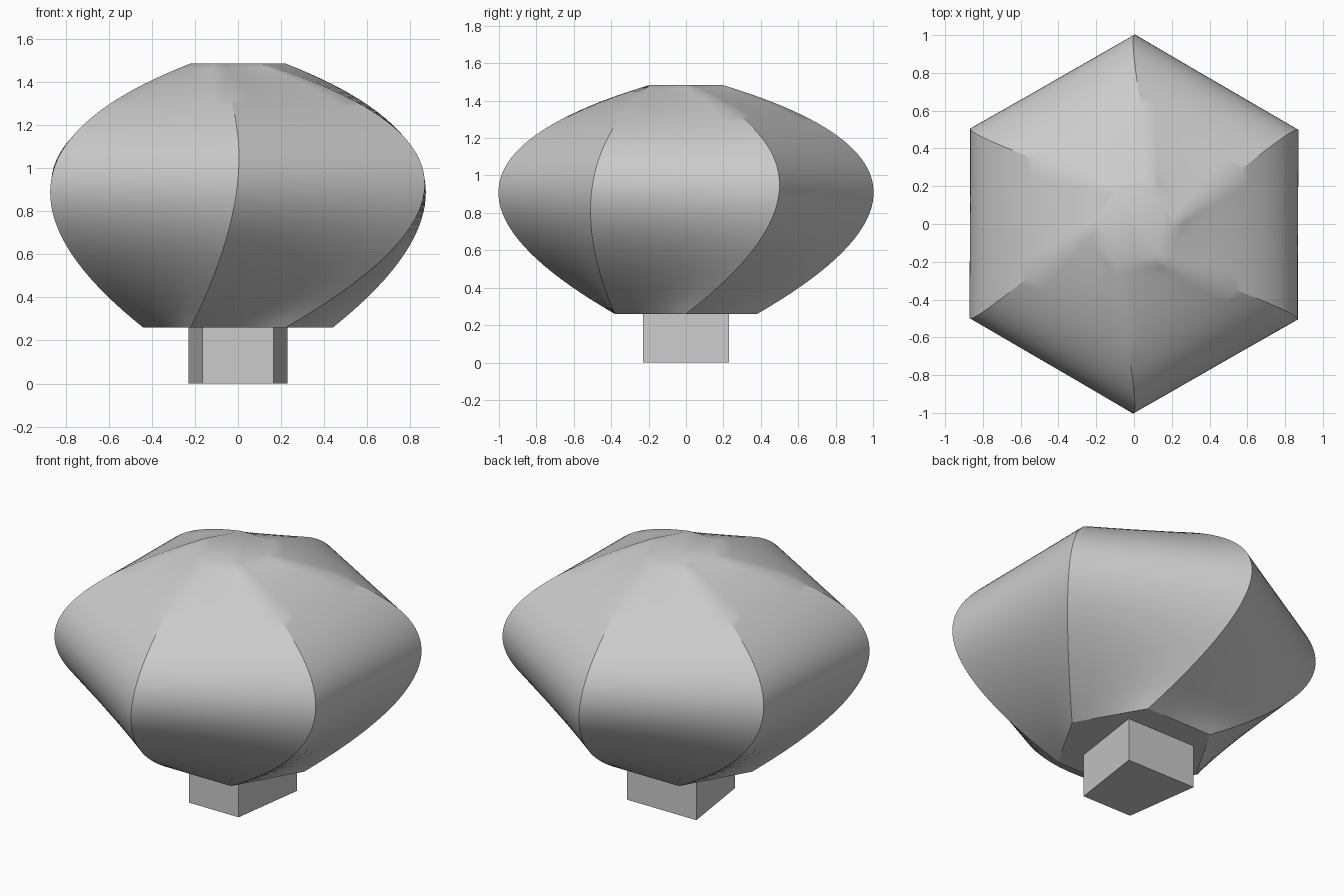
import bpy, bmesh, math
from mathutils import Vector

cube = bpy.data.objects.get("Cube")
if cube:
    bpy.data.objects.remove(cube, do_unlink=True)

grey = bpy.data.materials.new("plain_grey")
grey.use_nodes = True
colour = (0.6, 0.6, 0.6, 1)
grey.diffuse_color = colour
grey.node_tree.nodes["Principled BSDF"].inputs["Base Color"].default_value = colour


def finish(name, bm):
    bmesh.ops.recalc_face_normals(bm, faces=bm.faces)
    mesh = bpy.data.meshes.new(name)
    bm.to_mesh(mesh)
    bm.free()
    mesh.materials.append(grey)
    obj = bpy.data.objects.new(name, mesh)
    bpy.context.collection.objects.link(obj)
    return obj


def skin(bm, rings):
    """Join closed rings of points into a capped solid."""
    rings = [[bm.verts.new(p) for p in ring] for ring in rings]
    n = len(rings[0])
    for low, high in zip(rings, rings[1:]):
        for i in range(n):
            j = (i + 1) % n
            bm.faces.new((low[i], low[j], high[j], high[i]))
    bm.faces.new(rings[0])
    bm.faces.new(rings[-1])


def hexagon(radius, turn, z):
    return [Vector((radius * math.cos(math.radians(60 * i + turn)),
                    radius * math.sin(math.radians(60 * i + turn)), z))
            for i in range(6)]


# Bulging body: a quadratic loft through three twisted hexagons
bottom = hexagon(0.44, 0, 0.26)
middle = hexagon(1.0, 30, 0.95)
top = hexagon(0.22, 0, 1.485)
STEPS, SPLITS = 40, 6
rings = []
for s in range(STEPS + 1):
    u = 2 * s / STEPS - 1
    corners = [b * (u * (u - 1) / 2) + m * (1 - u * u) + t * (u * (u + 1) / 2)
               for b, m, t in zip(bottom, middle, top)]
    rings.append([corners[i].lerp(corners[(i + 1) % 6], k / SPLITS)
                  for i in range(6) for k in range(SPLITS)])
bm = bmesh.new()
skin(bm, rings)
body = finish("faceted_body", bm)
bpy.ops.object.select_all(action="DESELECT")
bpy.context.view_layer.objects.active = body
body.select_set(True)
bpy.ops.object.shade_smooth_by_angle(angle=math.radians(30))

# Foot: a block whose plan narrows towards the front
plan = [(-0.165, -0.23), (0.165, -0.23), (0.23, 0.23), (-0.23, 0.23)]
bm = bmesh.new()
skin(bm, [[(x, y, z) for x, y in plan] for z in (0, 0.26)])
finish("tapered_foot", bm)
